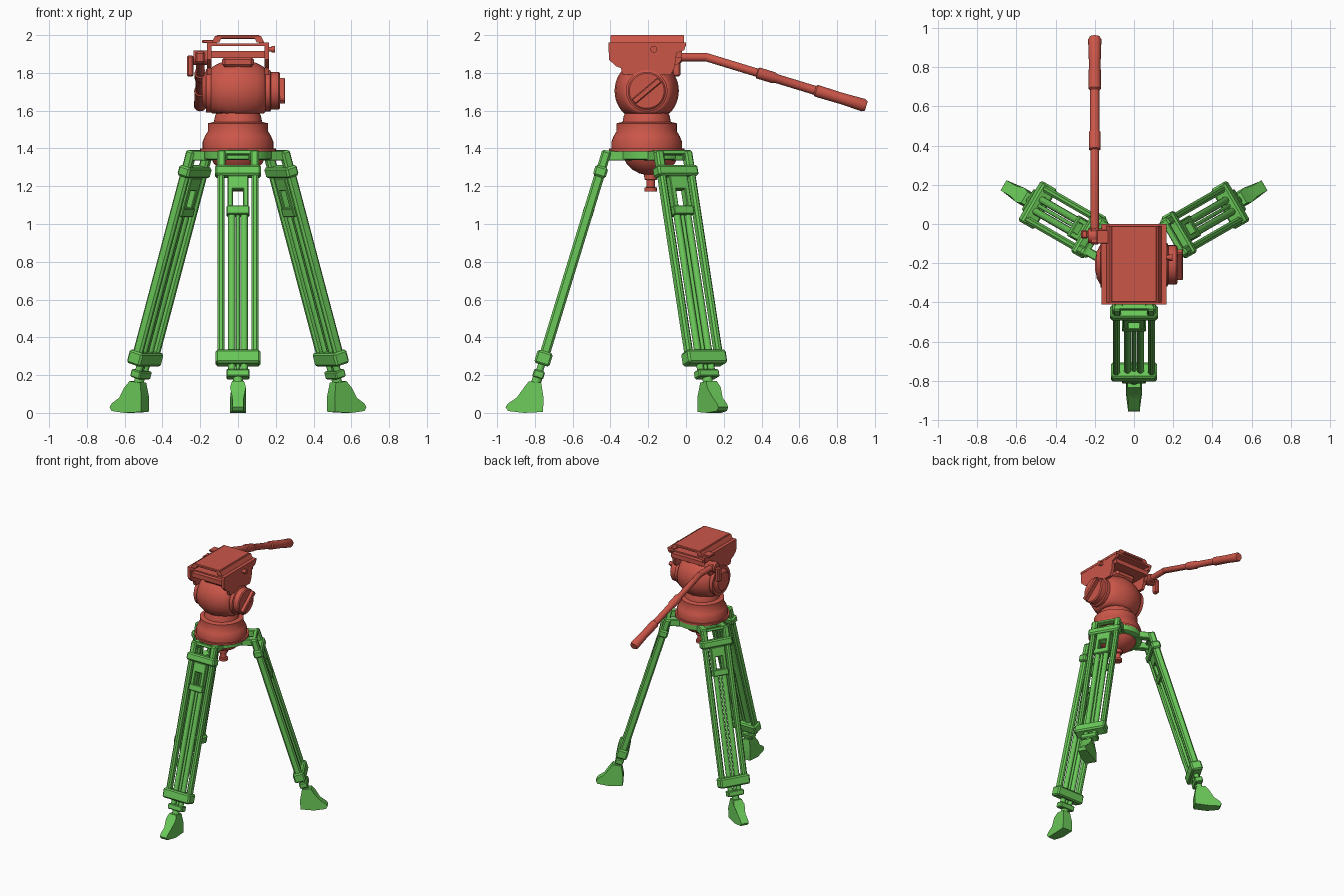
import bpy, bmesh, math
from mathutils import Matrix, Vector

cube = bpy.data.objects.get("Cube")
if cube:
    bpy.data.objects.remove(cube, do_unlink=True)


def material(name, rgb):
    m = bpy.data.materials.new(name)
    m.use_nodes = True
    m.diffuse_color = (*rgb, 1)
    m.node_tree.nodes["Principled BSDF"].inputs["Base Color"].default_value = (*rgb, 1)
    return m


RED = material("red", (0.60, 0.093, 0.066))
GREEN = material("green", (0.145, 0.58, 0.10))
AXIS_Y = -0.208                     # centre line of the head
I = Matrix.Identity(4)
CENTRE = Matrix.Translation((0, AXIS_Y, 0))
STAND = Matrix.Translation((0, -0.187, 0))   # centre line of crown and legs


def finish(name, bm, mat, matrix=I):
    """Turn a bmesh into an object, smooth except at sharp edges."""
    bmesh.ops.recalc_face_normals(bm, faces=bm.faces)
    for f in bm.faces:
        f.smooth = True
    for e in bm.edges:
        e.smooth = len(e.link_faces) == 2 and e.calc_face_angle(0) < math.radians(35)
    bm.transform(matrix)
    me = bpy.data.meshes.new(name)
    bm.to_mesh(me)
    bm.free()
    me.materials.append(mat)
    ob = bpy.data.objects.new(name, me)
    bpy.context.collection.objects.link(ob)
    return ob


def box(name, x, y, z, mat, matrix=I, bevel=0.0):
    """Box from three (low, high) ranges."""
    bm = bmesh.new()
    bmesh.ops.create_cube(bm, size=1)
    for v in bm.verts:
        v.co = [(r[0] + r[1]) / 2 + c * (r[1] - r[0]) for r, c in zip((x, y, z), v.co)]
    if bevel:
        bmesh.ops.bevel(bm, geom=bm.edges[:], offset=bevel, segments=1, affect='EDGES')
    return finish(name, bm, mat, matrix)


def lathe(name, profile, mat, matrix=I, steps=40):
    """Closed solid of revolution about local z from (radius, height) points."""
    bm = bmesh.new()
    rings = []
    for r, h in profile:
        rings.append([bm.verts.new((r * math.cos(a), r * math.sin(a), h))
                      for a in (math.tau * i / steps for i in range(steps))])
    for a, b in zip(rings, rings[1:]):
        for i in range(steps):
            j = (i + 1) % steps
            bm.faces.new((a[i], a[j], b[j], b[i]))
    bm.faces.new(rings[0])
    bm.faces.new(rings[-1])
    return finish(name, bm, mat, matrix)


def prism(name, profile, x0, x1, mat, matrix=I):
    """Side profile of (y, z) points extruded along x."""
    bm = bmesh.new()
    ends = [[bm.verts.new((x, y, z)) for y, z in profile] for x in (x0, x1)]
    n = len(profile)
    for i in range(n):
        j = (i + 1) % n
        bm.faces.new((ends[0][i], ends[0][j], ends[1][j], ends[1][i]))
    for e in ends:
        bm.faces.new(e)
    return finish(name, bm, mat, matrix)


def along(a, b):
    """Matrix taking local z to the direction from a to b, starting at a."""
    a, b = Vector(a), Vector(b)
    return Matrix.Translation(a) @ (b - a).to_track_quat('Z', 'Y').to_matrix().to_4x4()


# ---- Legs, repeated three times ----
TILT = math.radians(17)
HINGE_R, HINGE_Z = 0.24, 1.36


def build_leg(tag, turn):
    base = STAND @ Matrix.Rotation(turn, 4, 'Z')
    leg = base @ Matrix.Translation((0, -HINGE_R, HINGE_Z)) @ Matrix.Rotation(-TILT, 4, 'X')

    def part(name, x, y, z, bevel=0.006):
        # z is given as height above ground and stretched along the leg
        s = [(h - HINGE_Z) / math.cos(TILT) for h in z]
        return box(f"{tag}_leg_{name}", x, y, s, GREEN, leg, bevel)

    def rod(name, x, r, z):
        s = [(h - HINGE_Z) / math.cos(TILT) for h in z]
        lathe(f"{tag}_leg_{name}", [(r, s[0]), (r, s[1])], GREEN,
              leg @ Matrix.Translation((x, 0, 0)), 12)

    for side, word in ((1, "left"), (-1, "right")):
        def mir(a, b):
            return sorted((side * a, side * b))
        part(f"{word}_rail", mir(0.072, 0.108), (-0.027, 0.027), (0.26, 1.29), 0.011)
        part(f"{word}_ear", mir(0.065, 0.11), (-0.025, 0.025), (1.27, 1.388), 0.01)
        part(f"{word}_block_side", mir(0.027, 0.055), (-0.024, 0.024), (1.06, 1.23), 0.004)
        rod(f"{word}_inner_rod", side * 0.033, 0.019, (0.19, 1.08))
        # crown arm reaching the hinge
        box(f"{tag}_{word}_crown_arm", mir(0.055, 0.1), (-0.245, -0.1), (1.335, 1.388),
            GREEN, base, 0.005)
    rod("centre_rod", 0, 0.01, (0.2, 1.07))
    part("hinge_bar", (-0.1, 0.1), (-0.016, 0.016), (1.365, 1.388), 0.004)
    part("upper_collar", (-0.122, 0.122), (-0.035, 0.035), (1.25, 1.305), 0.01)
    part("block_top", (-0.055, 0.055), (-0.024, 0.024), (1.18, 1.25), 0.004)
    part("block_bottom", (-0.06, 0.06), (-0.028, 0.028), (1.045, 1.09), 0.004)
    part("lower_collar", (-0.118, 0.118), (-0.042, 0.042), (0.255, 0.325), 0.01)
    part("lower_bar", (-0.062, 0.062), (-0.03, 0.03), (0.185, 0.225))
    rod("ankle", 0, 0.026, (0.1, 0.21))
    # foot: side profile, narrowed toward the toe and the top
    foot = prism(f"{tag}_foot",
                 [(-0.57, 0.005), (-0.67, 0), (-0.755, 0.01), (-0.768, 0.03), (-0.755, 0.05),
                  (-0.71, 0.08), (-0.67, 0.135), (-0.645, 0.168), (-0.58, 0.16), (-0.567, 0.08)],
                 -1, 1, GREEN)
    for v in foot.data.vertices:
        v.co.x *= 0.03 if v.co.y < -0.7 else 0.032 if v.co.z > 0.15 else 0.042
    foot.data.transform(base)


for i, tag in enumerate(("front", "back_left", "back_right")):
    build_leg(tag, math.tau * i / 3)

# ---- Crown and bowl ----
lathe("crown", [(0.165, 1.338), (0.178, 1.345), (0.178, 1.388)], GREEN, STAND)
lathe("bowl", [(0.14, 1.345), (0.128, 1.32), (0.1, 1.29), (0.06, 1.268), (0.035, 1.262),
               (0.033, 1.235), (0.023, 1.232), (0.023, 1.195), (0.033, 1.192),
               (0.033, 1.172)], RED, STAND)
lathe("head_base", [(0.2, 1.385), (0.2, 1.4), (0.187, 1.4), (0.187, 1.435), (0.175, 1.465),
                    (0.16, 1.49), (0.16, 1.533), (0.128, 1.54), (0.122, 1.57),
                    (0.11, 1.6)], RED, CENTRE)

# ---- Head body, turned about the sideways axis, with a flat underside ----
SIDE = Matrix.Translation((0, AXIS_Y, 1.705)) @ Matrix.Rotation(math.pi / 2, 4, 'Y')
body = lathe("head_body", [(0.112, -0.145), (0.128, -0.135), (0.146, -0.1), (0.163, -0.055),
                           (0.17, 0), (0.163, 0.055), (0.146, 0.1), (0.128, 0.135),
                           (0.112, 0.145)], RED, SIDE, 48)
for v in body.data.vertices:
    v.co.z = max(v.co.z, 1.585)
lathe("right_disc", [(0.115, -0.17), (0.115, -0.14)], RED, SIDE)
lathe("right_cap", [(0.07, -0.19), (0.1, -0.165)], RED, SIDE)
lathe("left_drum", [(0.11, 0.135), (0.11, 0.17), (0.1, 0.175), (0.1, 0.215),
                    (0.092, 0.222)], RED, SIDE)
knob = Matrix.Translation((0, AXIS_Y, 1.705)) @ Matrix.Rotation(math.radians(40), 4, 'X')
box("knob_grip", (0.2, 0.25), (-0.092, 0.092), (-0.016, 0.016), RED, knob, 0.005)

# ---- Cradle and quick release plate ----
cheek = [(-0.41, 1.95), (0, 1.95), (-0.01, 1.92), (-0.05, 1.905), (-0.06, 1.83), (-0.08, 1.79),
         (-0.335, 1.79), (-0.345, 1.825), (-0.37, 1.835), (-0.408, 1.87)]
for side, word in ((1, "left"), (-1, "right")):
    prism(f"{word}_cheek", cheek, side * 0.14, side * 0.163, RED)
    box(f"{word}_plate_rail", sorted((side * 0.11, side * 0.165)), (-0.41, 0), (1.945, 1.962), RED)
    # sloping clamp flank under the plate
    flank = box(f"{word}_plate_flank", sorted((side * 0.1, side * 0.14)), (-0.4, -0.01),
                (1.96, 1.995), RED)
    for v in flank.data.vertices:
        if v.co.z > 1.98:
            v.co.x -= side * 0.018
box("cradle_shelf", (-0.15, 0.15), (-0.39, -0.02), (1.88, 1.915), RED)
box("cradle_neck", (-0.085, 0.085), (-0.33, -0.09), (1.83, 1.885), RED, I, 0.015)
box("clamp_floor", (-0.15, 0.15), (-0.41, 0), (1.943, 1.955), RED)
box("camera_plate", (-0.115, 0.115), (-0.4, -0.01), (1.98, 2.0), RED, I, 0.004)
box("plate_lever", (-0.19, -0.12), (-0.1, -0.03), (1.958, 1.975), RED, I, 0.004)
lathe("lock_screw", [(0.012, 0.15), (0.012, 0.178), (0.018, 0.178), (0.018, 0.195)], RED,
      Matrix.Translation((0, -0.17, 1.925)) @ Matrix.Rotation(math.pi / 2, 4, 'Y'), 16)

# ---- Pan handle ----
X = -0.2
lathe("handle_rosette", [(0.038, -0.235), (0.038, -0.15)], RED,
      Matrix.Translation((0, -0.06, 1.88)) @ Matrix.Rotation(math.pi / 2, 4, 'Y'), 24)
box("handle_clamp_lever", (-0.27, -0.235), (-0.075, -0.03), (1.78, 1.893), RED, I, 0.008)
box("handle_clamp", (-0.226, -0.174), (-0.105, -0.02), (1.85, 1.912), RED, I, 0.01)
lathe("handle_stub", [(0.022, 0), (0.022, 0.175)], RED, along((X, -0.06, 1.883), (X, 1, 1.883)), 20)
lathe("handle_arm", [(0.012, -0.015), (0.022, 0), (0.022, 0.28), (0.03, 0.285), (0.03, 0.375),
                     (0.024, 0.385), (0.024, 0.6), (0.032, 0.608), (0.03, 0.75), (0.034, 0.87),
                     (0.026, 0.885)], RED, along((X, 0.108, 1.883), (X, 0.95, 1.626)), 20)
